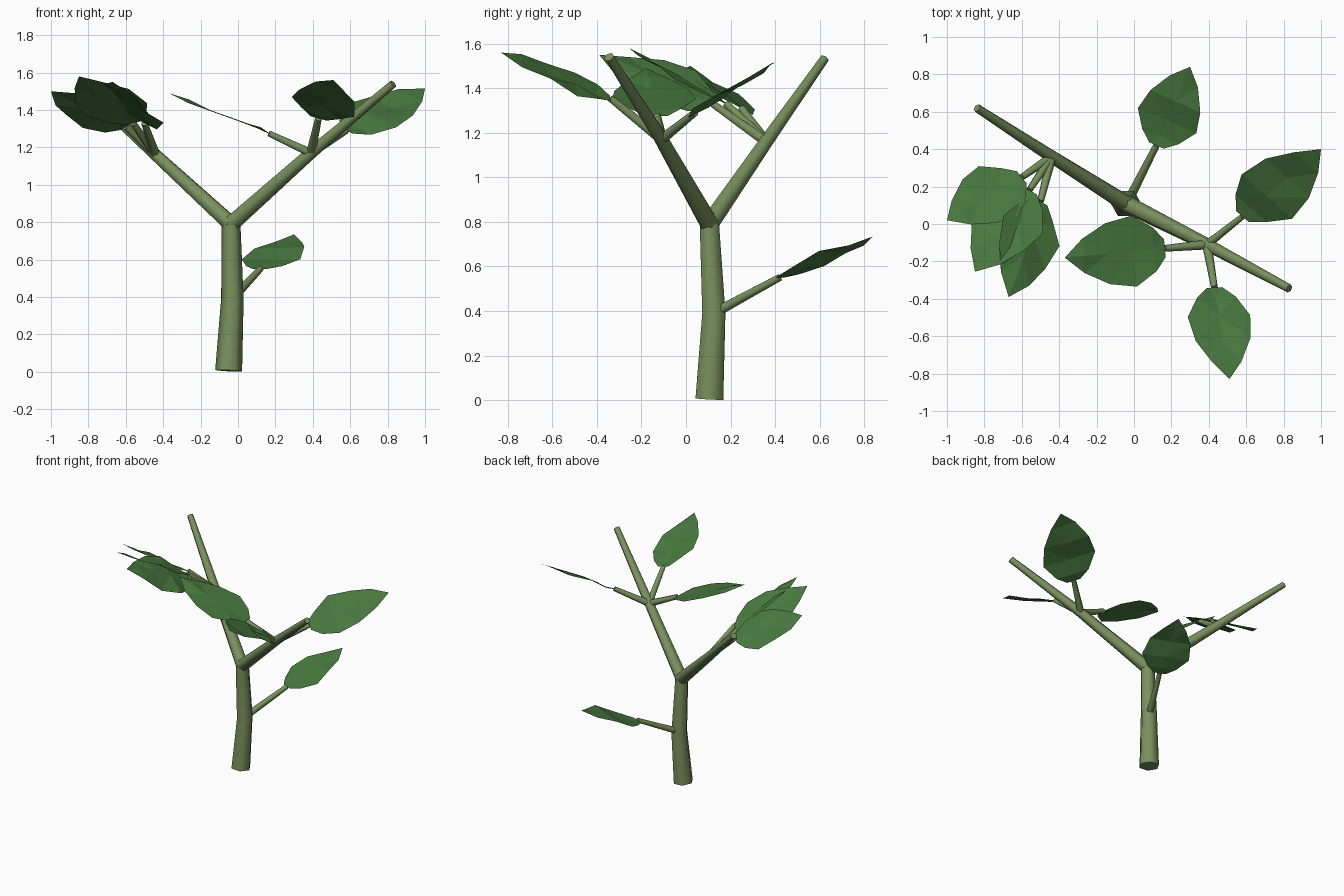
import bpy, bmesh, math, random
from mathutils import Vector

if "Cube" in bpy.data.objects:
    bpy.data.objects.remove(bpy.data.objects["Cube"])

random.seed(4)


def material(name, rgb):
    m = bpy.data.materials.new(name)
    m.diffuse_color = (*rgb, 1)
    m.use_nodes = True
    m.node_tree.nodes["Principled BSDF"].inputs["Base Color"].default_value = m.diffuse_color
    return m


BARK = material("bark_green", (0.19, 0.28, 0.11))
LEAF = material("leaf_green", (0.065, 0.19, 0.05))


def finish(name, bm, mat):
    mesh = bpy.data.meshes.new(name)
    bm.to_mesh(mesh)
    bm.free()
    mesh.materials.append(mat)
    obj = bpy.data.objects.new(name, mesh)
    bpy.context.collection.objects.link(obj)
    return obj


def tube(name, points, radii, sides=6):
    """Tapered closed tube along a path, rings square to the path."""
    bm = bmesh.new()
    pts = [Vector(p) for p in points]
    rings = []
    for i, p in enumerate(pts):
        d = (pts[min(i + 1, len(pts) - 1)] - pts[max(i - 1, 0)]).normalized()
        ref = Vector((1, 0, 0)) if abs(d.x) < 0.9 else Vector((0, 1, 0))
        u = (ref - d * ref.dot(d)).normalized()
        v = d.cross(u)
        rings.append([bm.verts.new(p + radii[i] * (u * math.cos(a) + v * math.sin(a)))
                      for a in (2 * math.pi * k / sides for k in range(sides))])
    for a, b in zip(rings, rings[1:]):
        for k in range(sides):
            n = (k + 1) % sides
            bm.faces.new((a[k], a[n], b[n], b[k])).smooth = True
    bm.faces.new(rings[0][::-1])
    bm.faces.new(rings[-1])
    return finish(name, bm, BARK)


# Leaf half outline: (position along the leaf, share of half width)
OUTLINE = [(0.0, 0.25), (0.11, 0.62), (0.31, 1.0), (0.57, 0.86), (0.81, 0.48)]


def leaf(name, base, tip, side, half_width):
    """Flat-shaded, slightly crumpled pointed leaf sheet."""
    base, tip = Vector(base), Vector(tip)
    along = tip - base
    d = along.normalized()
    w = Vector(side)
    w = (w - d * w.dot(d)).normalized()
    n = d.cross(w)
    if n.z < 0:
        w, n = -w, -n
    bm = bmesh.new()
    rows = []
    for t, f in OUTLINE:
        row = []
        for s in (-1, 0, 1):
            bump = random.uniform(-0.014, 0.014) if t > 0 else 0
            row.append(bm.verts.new(base + along * t + w * (s * f * half_width) + n * bump))
        rows.append(row)
    point = bm.verts.new(tip)
    for a, b in zip(rows, rows[1:]):
        for k in range(2):
            bm.faces.new((a[k], b[k], b[k + 1], a[k + 1]))
    for k in range(2):
        bm.faces.new((rows[-1][k], point, rows[-1][k + 1]))
    bmesh.ops.triangulate(bm, faces=bm.faces[:])
    bm.normal_update()
    if sum(f.normal.dot(n) for f in bm.faces) < 0:
        bmesh.ops.reverse_faces(bm, faces=bm.faces[:])
    return finish(name, bm, LEAF)


# Trunk and forked branches
low = (-0.03, 0.125, 0.39)
fork = (-0.037, 0.105, 0.79)
left_node = (-0.44, 0.36, 1.16)
right_node = (0.39, -0.11, 1.17)
tube("trunk", [(-0.05, 0.105, 0.006), low, fork], [0.072, 0.06, 0.05])
tube("left_branch", [fork, left_node, (-0.84, 0.62, 1.53)], [0.047, 0.035, 0.023])
tube("right_branch", [fork, right_node, (0.83, -0.345, 1.54)], [0.047, 0.035, 0.023])

# Leaves with stalks: node, leaf base, leaf tip, width direction, half width
LEAVES = {
    "trunk_leaf": (low, (0.12, 0.42, 0.55), (0.30, 0.84, 0.735), (0.32, 0.06, 0.08), 0.17),
    "right_leaf_outer": (right_node, (0.58, 0.04, 1.29), (1.0, 0.40, 1.515), (-0.07, 0.16, 0.09), 0.19),
    "right_leaf_front": (right_node, (0.43, -0.34, 1.355), (0.51, -0.83, 1.56), (0.33, -0.03, -0.07), 0.175),
    "right_leaf_inner": (right_node, (0.165, -0.13, 1.275), (-0.37, -0.18, 1.49), (-0.03, 0.4, 0.0), 0.19),
    "left_leaf_outer": (left_node, (-0.60, 0.25, 1.31), (-1.0, 0.02, 1.50), (-0.04, 0.14, -0.08), 0.18),
    "left_leaf_middle": (left_node, (-0.56, 0.18, 1.33), (-0.85, -0.255, 1.58), (0.39, -0.01, -0.015), 0.19),
    "left_leaf_front": (left_node, (-0.50, 0.12, 1.33), (-0.67, -0.39, 1.55), (0.16, -0.03, -0.095), 0.185),
}
for name, (node, base, tip, side, half) in LEAVES.items():
    tube(name + "_stalk", [node, base], [0.026, 0.018])
    leaf(name, base, tip, side, half)
